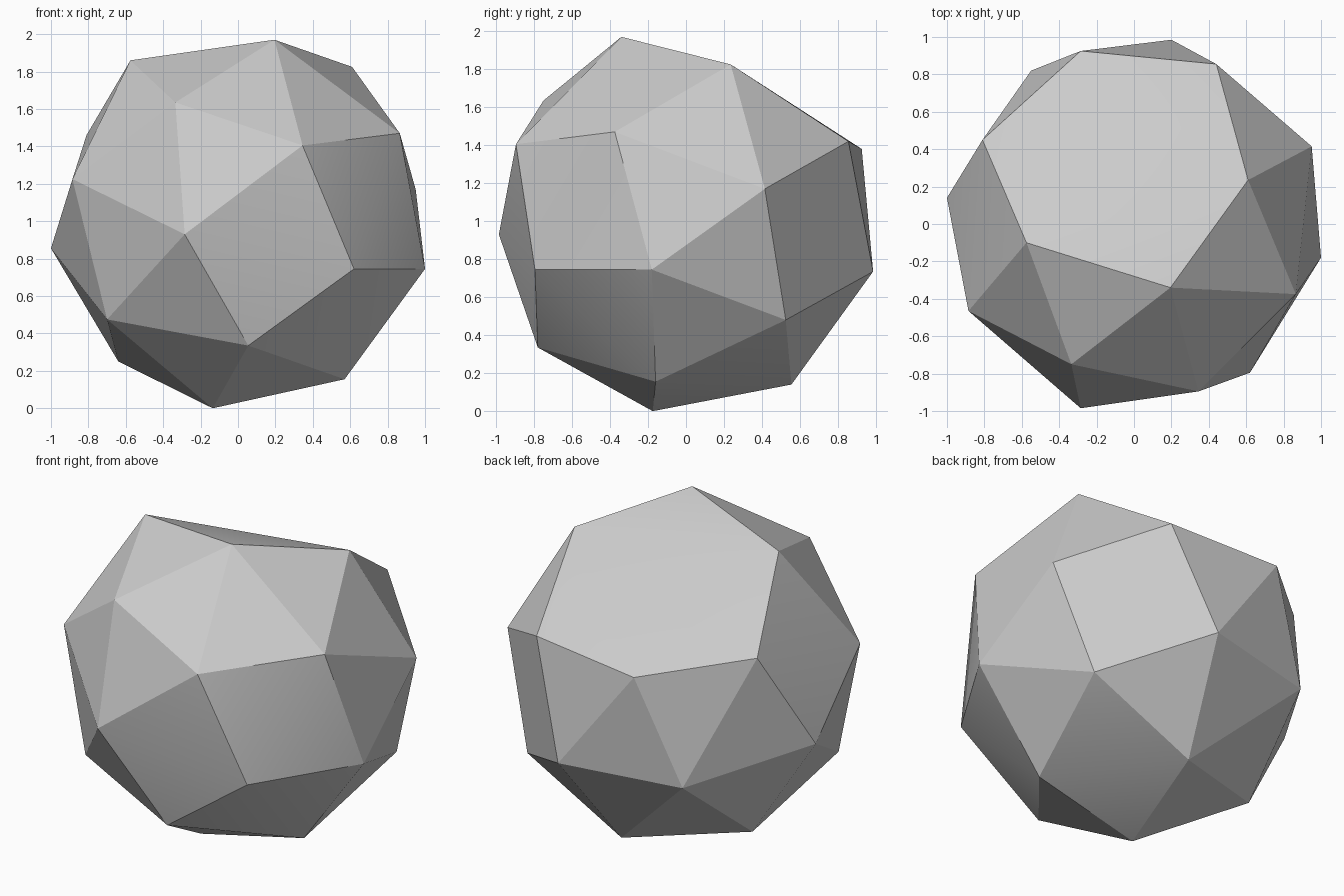
import bpy
import bmesh
from math import radians

# Remove the default object
default_object = bpy.data.objects.get("Cube")
if default_object:
    bpy.data.objects.remove(default_object, do_unlink=True)


def make_material(name, colour):
    material = bpy.data.materials.new(name)
    material.use_nodes = True
    material.diffuse_color = colour
    shader = next(node for node in material.node_tree.nodes
                  if node.type == "BSDF_PRINCIPLED")
    shader.inputs["Base Color"].default_value = colour
    return material


# Corners of the faceted ball, grouped in rings from top to bottom
crown = [(.195, -.34, 1.97), (-.575, -.1, 1.86), (.61, .235, 1.825)]
upper_ring = [(-.335, -.75, 1.635), (.865, -.375, 1.47), (-.81, .45, 1.46),
              (.44, .855, 1.42), (.345, -.895, 1.405), (-.285, .925, 1.38)]
middle_ring = [(-.885, -.465, 1.225), (.95, .415, 1.17), (-.285, -.985, .93),
               (-1, .14, .855), (.62, -.795, .745), (1, -.18, .745),
               (.2, .985, .735), (-.55, .82, .715)]
lower_ring = [(.735, .525, .48), (-.7, -.515, .475), (.055, -.78, .335),
              (-.64, .254, .25)]
base = [(.57, -.16, .155), (.06, .555, .14), (-.135, -.175, 0)]

# Stretch a tight skin over the corners
bm = bmesh.new()
for ring in (crown, upper_ring, middle_ring, lower_ring, base):
    for corner in ring:
        bm.verts.new(corner)
bmesh.ops.convex_hull(bm, input=bm.verts)
bmesh.ops.recalc_face_normals(bm, faces=bm.faces)

mesh = bpy.data.meshes.new("faceted_ball")
bm.to_mesh(mesh)
bm.free()
mesh.materials.append(make_material("plain grey", (.6, .6, .6, 1)))

ball = bpy.data.objects.new("faceted_ball", mesh)
bpy.context.collection.objects.link(ball)

# Keep the facets crisp while softening the nearly flat panels
bpy.ops.object.select_all(action="DESELECT")
ball.select_set(True)
bpy.context.view_layer.objects.active = ball
bpy.ops.object.shade_smooth_by_angle(angle=radians(18))
